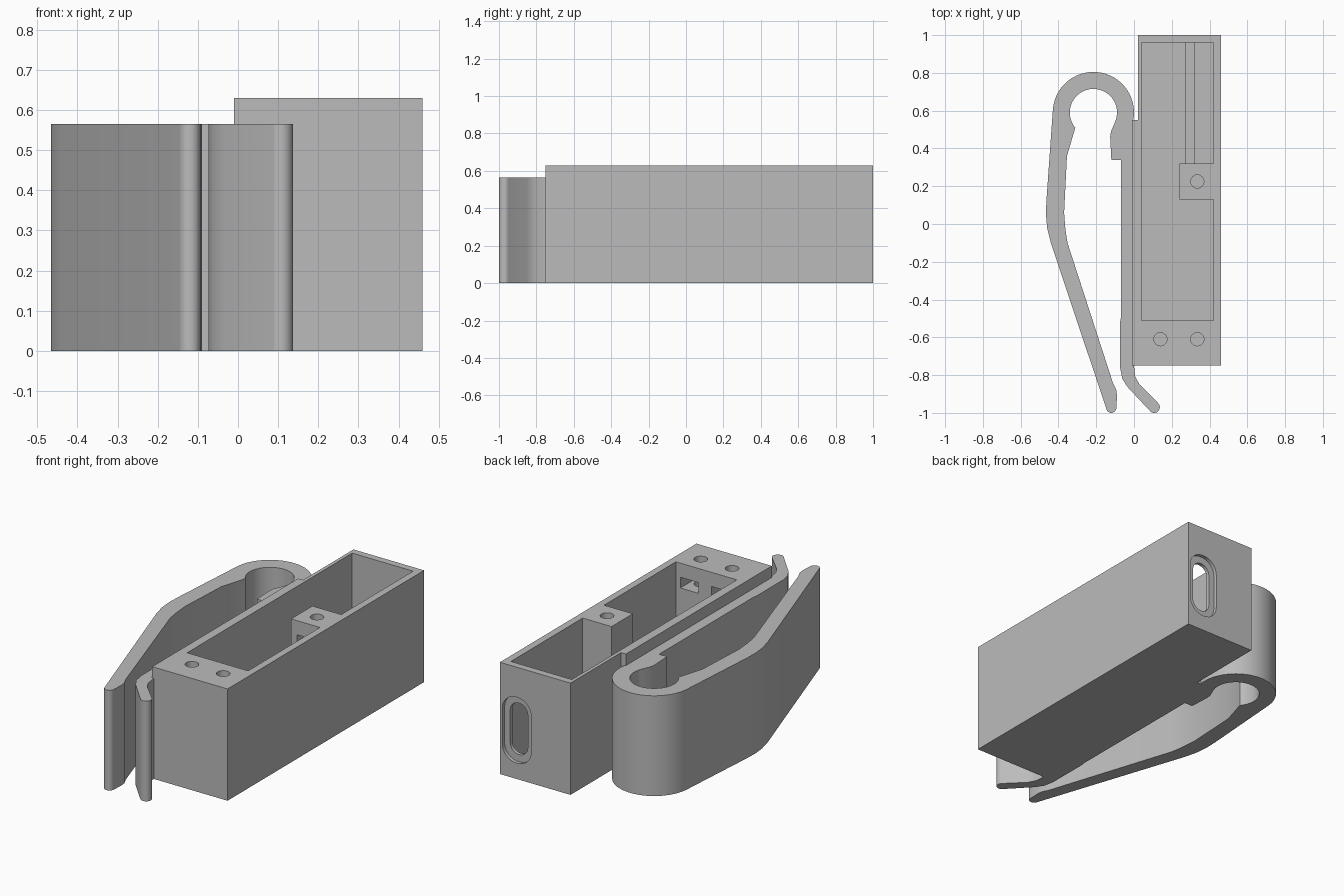
import bpy, bmesh, math
from mathutils import Matrix

cube = bpy.data.objects.get("Cube")
if cube:
    bpy.data.objects.remove(cube, do_unlink=True)

BOX_TOP, CLIP_TOP, FLOOR = 0.63, 0.565, 0.04

grey = bpy.data.materials.new("plain grey")
grey.use_nodes = True
colour = (0.5, 0.5, 0.5, 1)
grey.diffuse_color = colour
grey.node_tree.nodes["Principled BSDF"].inputs["Base Color"].default_value = colour


def arc(cx, cy, r, start, end, steps):
    """Points along a circular arc, angles in degrees."""
    angles = [math.radians(start + (end - start) * i / steps) for i in range(steps + 1)]
    return [(cx + r * math.cos(a), cy + r * math.sin(a)) for a in angles]


def rect(x0, x1, y0, y1):
    return [(x0, y0), (x1, y0), (x1, y1), (x0, y1)]


def prism(name, outline, low, high, along_y=False):
    """Extrude a closed outline up z, or an x-z outline along y."""
    bm = bmesh.new()
    face = bm.faces.new([bm.verts.new((x, y, low)) for x, y in outline])
    top = bmesh.ops.extrude_face_region(bm, geom=[face])["geom"]
    moved = [v for v in top if isinstance(v, bmesh.types.BMVert)]
    bmesh.ops.translate(bm, verts=moved, vec=(0, 0, high - low))
    if along_y:
        swap = Matrix(((1, 0, 0, 0), (0, 0, 1, 0), (0, 1, 0, 0), (0, 0, 0, 1)))
        bmesh.ops.transform(bm, matrix=swap, verts=bm.verts)
    bmesh.ops.recalc_face_normals(bm, faces=bm.faces)
    mesh = bpy.data.meshes.new(name)
    bm.to_mesh(mesh)
    bm.free()
    mesh.materials.append(grey)
    obj = bpy.data.objects.new(name, mesh)
    bpy.context.collection.objects.link(obj)
    return obj


def activate(obj):
    bpy.ops.object.select_all(action='DESELECT')
    obj.select_set(True)
    bpy.context.view_layer.objects.active = obj


def cut(target, cutter):
    """Subtract the cutter and discard it."""
    activate(target)
    mod = target.modifiers.new("cut", 'BOOLEAN')
    mod.operation = 'DIFFERENCE'
    mod.solver = 'EXACT'
    mod.object = cutter
    bpy.ops.object.modifier_apply(modifier=mod.name)
    bpy.data.objects.remove(cutter, do_unlink=True)


def slot(cx, cz, width, height, radius):
    """Upright rounded rectangle outline."""
    dx, dz = width / 2 - radius, height / 2 - radius
    corners = [(1, 1, 0), (-1, 1, 90), (-1, -1, 180), (1, -1, 270)]
    points = []
    for sx, sz, a in corners:
        points += arc(cx + sx * dx, cz + sz * dz, radius, a, a + 90, 8)
    return points


# Case body, slightly thicker along the clip side
case = prism("case", [(-0.01, -0.75), (0.46, -0.75), (0.46, 1), (0.02, 1),
                      (0.02, 0.55), (-0.01, 0.55)], 0, BOX_TOP)

# Open cavity that leaves a screw post on the side wall
cavity = [(0.04, -0.51), (0.42, -0.51), (0.42, 0.13), (0.24, 0.13),
          (0.24, 0.32), (0.42, 0.32), (0.42, 0.96), (0.04, 0.96)]
cut(case, prism("cavity_cutter", cavity, FLOOR, 0.8))

# Board groove in the floor
cut(case, prism("groove_cutter", rect(0.275, 0.32, 0.32, 0.96), FLOOR / 2, 0.1))

# Screw holes, each crossed by a nut pocket that opens into the cavity
for x, y, pocket_start, pocket_end in ((0.14, -0.61, -0.67, -0.48),
                                       (0.335, -0.61, -0.67, -0.48),
                                       (0.335, 0.225, 0.10, 0.285)):
    cut(case, prism("screw_cutter", arc(x, y, 0.035, 0, 345, 23), 0.3, 0.8))
    pocket = rect(x - 0.057, x + 0.057, pocket_start, pocket_end)
    cut(case, prism("pocket_cutter", pocket, 0.49, 0.55))

# Port in the back wall: shallow recess, then a through slot
cut(case, prism("recess_cutter", slot(0.355, 0.275, 0.18, 0.37, 0.085), 0.98, 1.1, True))
cut(case, prism("port_cutter", slot(0.355, 0.275, 0.11, 0.29, 0.054), 0.9, 1.1, True))

# Spring clip: loop, long arm, mounting strip and flared lip in one outline
loop_x, loop_y = -0.215, 0.59
outline = arc(loop_x, loop_y, 0.215, -10, 175, 40)
outline += [(-0.464, 0.12), (-0.466, 0.05), (-0.46, -0.02), (-0.44, -0.1)]
outline += arc(-0.12, -0.973, 0.027, 195, 355, 10)
outline += [(-0.09, -0.91), (-0.093, -0.88), (-0.112, -0.84),
            (-0.352, -0.1), (-0.363, -0.03), (-0.37, 0.06), (-0.355, 0.36)]
outline += arc(loop_x, loop_y, 0.125, 220, -23, 40)
outline += [(-0.122, 0.49), (-0.126, 0.46), (-0.12, 0.34), (-0.07, 0.34),
            (-0.07, -0.5), (-0.074, -0.52), (-0.074, -0.76),
            (-0.062, -0.82), (-0.035, -0.862)]
outline += arc(0.107, -0.97, 0.03, 225, 405, 12)
outline += [(0.03, -0.85), (0.007, -0.81), (0, -0.75), (-0.01, -0.75), (-0.01, 0.55)]
clip = prism("spring_clip", outline, 0, CLIP_TOP)

for part in (case, clip):
    activate(part)
    bpy.ops.object.shade_smooth_by_angle(angle=math.radians(30))
